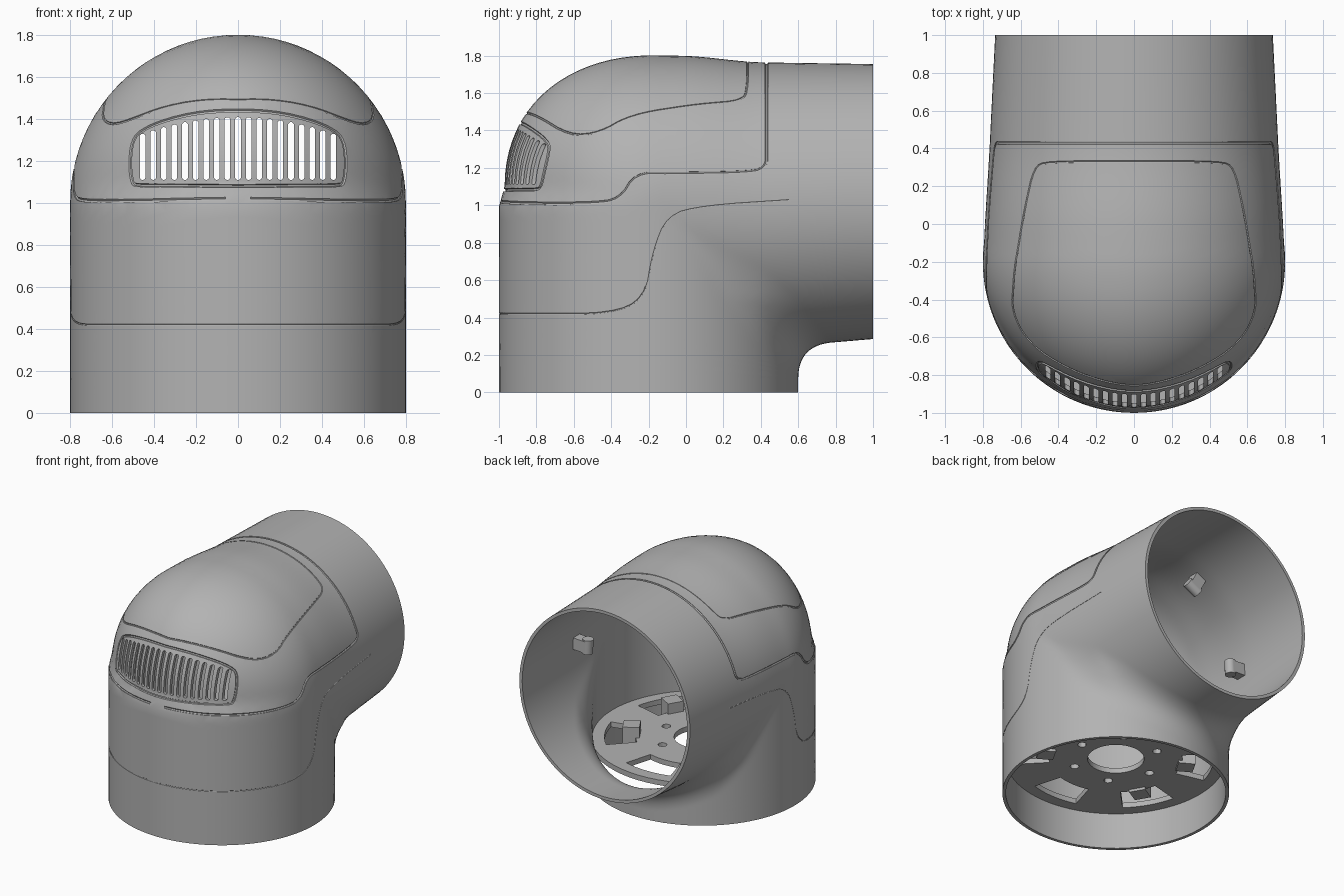
import bpy, bmesh, math
from mathutils import Vector as V

if "Cube" in bpy.data.objects:
    bpy.data.objects.remove(bpy.data.objects["Cube"])

grey = bpy.data.materials.new("plain_grey")
grey.diffuse_color = (0.45, 0.45, 0.45, 1)
grey.use_nodes = True
grey.node_tree.nodes["Principled BSDF"].inputs["Base Color"].default_value = grey.diffuse_color
WALL = 0.024


def clamp(t):
    return max(0.0, min(1.0, t))


# Shape of the elbow: domed upright tube blended with a tapered rear tube
def field(p):
    x, y, z = p
    fy, power = y + 0.2, 2.0
    if fy < 0 and z > 1:  # hood nose is slightly inset above the seam and fuller at the crown
        ramp = clamp((z - 1) / 0.08)
        fy *= 1 + 0.03 * ramp - 0.17 * clamp(z - 1.1)
        power = 2 - 0.1 * ramp
    flat = (abs(x) ** power + abs(fy) ** power) ** (1 / power)
    upright = math.hypot(flat, max(z - 1, 0)) - 0.8
    yy = max(y, -0.2)
    s = clamp((0.42 - yy) / 0.45)
    s = s * s * (3 - 2 * s)
    axis_z = 1.02 - 0.035 * (1 - yy) + 0.025 * s
    r = 0.735 + 0.05 * (1 - yy) + 0.004 * s
    rear = math.sqrt(x * x + (z - axis_z) ** 2 + (1.6 * min(y + 0.2, 0)) ** 2) - r
    k = max(0.18 * clamp(y / 0.4) * clamp((1 - z) / 0.5), 0.001)
    h = clamp(0.5 + 0.5 * (rear - upright) / k)
    return rear + (upright - rear) * h - k * h * (1 - h)


def cast(c, d, depth=0.0):
    lo, hi = 0.0, 1.8
    for _ in range(22):
        m = (lo + hi) / 2
        if field(c + d * m) + depth < 0:
            lo = m
        else:
            hi = m
    return c + d * lo


def finish(bm, name):
    bmesh.ops.recalc_face_normals(bm, faces=bm.faces)
    me = bpy.data.meshes.new(name)
    bm.to_mesh(me)
    bm.free()
    ob = bpy.data.objects.new(name, me)
    bpy.context.collection.objects.link(ob)
    me.materials.append(grey)
    return ob


def activate(ob):
    bpy.ops.object.select_all(action='DESELECT')
    ob.select_set(True)
    bpy.context.view_layer.objects.active = ob


def cut(ob, cutter):
    activate(ob)
    m = ob.modifiers.new("cut", 'BOOLEAN')
    m.operation, m.solver, m.object = 'DIFFERENCE', 'EXACT', cutter
    bpy.ops.object.modifier_apply(modifier=m.name)
    bpy.data.objects.remove(cutter)


def smooth(ob, angle=35):
    activate(ob)
    bpy.ops.object.shade_smooth_by_angle(angle=math.radians(angle))


def prism(bm, pts, vec):
    f = bm.faces.new([bm.verts.new(p) for p in pts])
    top = bmesh.ops.extrude_face_region(bm, geom=[f], use_keep_orig=True)["geom"]
    bmesh.ops.translate(bm, vec=vec, verts=[e for e in top if isinstance(e, bmesh.types.BMVert)])


# Elbow shell: sections fanned around the inner corner
N, FAN = 96, 60
pivot = V((0, 0.85, 0.05))
sections = [(V((0, 0.85, 0)), V((0, -1, 0)))]
for i in range(FAN + 1):
    a = math.pi / 2 * i / FAN
    sections.append((pivot, V((0, -math.cos(a), math.sin(a)))))
sections.append((V((0, 1, 0.05)), V((0, 0, 1))))

bm = bmesh.new()
skins = []
for depth in (0.0, WALL):
    rings = []
    for o, d in sections:
        inside = [t * 0.02 for t in range(120) if field(o + d * (t * 0.02)) < 0]
        c = o + d * ((inside[0] + inside[-1]) / 2)
        ring = []
        for j in range(N):
            a = 2 * math.pi * j / N
            ring.append(bm.verts.new(cast(c, d * math.cos(a) + V((math.sin(a), 0, 0)), depth)))
        rings.append(ring)
    skins.append(rings)
strips = [(s[i], s[i + 1]) for s in skins for i in range(len(sections) - 1)]
strips += [(skins[0][e], skins[1][e]) for e in (0, -1)]
for r0, r1 in strips:
    for j in range(N):
        k = (j + 1) % N
        bm.faces.new((r0[j], r0[k], r1[k], r1[j]))
shell = finish(bm, "elbow_shell")


# Seams: tubes laid on the surface and cut away
def snap(p):
    c = V((0, max(p.y, -0.2), min(p.z, 1.0)))
    return cast(c, (p - c).normalized())


def groove(half, width, closed):
    pts = [V(p) for p in half]
    for _ in range(2):
        new = [pts[0]]
        for a, b in zip(pts, pts[1:]):
            new += [a.lerp(b, 0.25), a.lerp(b, 0.75)]
        pts = new + [pts[-1]]
    fine = []
    for a, b in zip(pts, pts[1:]):
        n = max(1, math.ceil((b - a).length / 0.05))
        fine += [snap(a.lerp(b, i / n)) for i in range(n)]
    fine.append(snap(pts[-1]))
    left = [V((-p.x, p.y, p.z)) for p in reversed(fine)]
    path = fine + (left[1:-1] if closed else left[1:])
    cu = bpy.data.curves.new("seam_cutter", 'CURVE')
    cu.dimensions, cu.bevel_depth, cu.bevel_resolution = '3D', width, 1
    cu.use_fill_caps = True
    sp = cu.splines.new('POLY')
    sp.points.add(len(path) - 1)
    for q, p in zip(sp.points, path):
        q.co = (*p, 1)
    sp.use_cyclic_u = closed
    ob = bpy.data.objects.new("seam_cutter", cu)
    bpy.context.collection.objects.link(ob)
    ob.hide_render = True
    activate(ob)
    bpy.ops.object.convert(target='MESH')
    cut(shell, bpy.context.view_layer.objects.active)


def on_nose(x, z):
    return cast(V((x, -0.2, z)), V((0, -1, 0)))


# hood seam, open in the middle of the front
groove([(0, .43, 1.76), (.5, .43, 1.6), (.74, .43, 1.32), (.76, .43, 1.2), (.77, .3, 1.18),
        (.78, -.1, 1.17), (.78, -.27, 1.17), (.77, -.35, 1.03), (.73, -.5, 1.01), (.5, -.82, 1.01),
        (.06, -1, 1.02)][::-1], 0.009, False)
# crown panel seam
groove([on_nose(0, 1.49), on_nose(.3, 1.47), on_nose(.56, 1.37), (.62, -.45, 1.37),
        (.61, -.3, 1.46), (.56, .1, 1.53), (.53, .3, 1.56), (.46, .33, 1.62), (0, .33, 1.77)],
       0.006, True)
# vent frame
groove([on_nose(x, z) for x, z in ((0, 1.44), (.25, 1.42), (.47, 1.345), (.51, 1.28), (.51, 1.1),
        (.48, 1.08), (.1, 1.08), (0, 1.08))], 0.009, True)
# lower skirt seam
groove([(.76, .55, 1.03), (.78, .1, 1.0), (.8, -.1, .95), (.8, -.18, .75), (.78, -.22, .5),
        (.77, -.4, .42), (.57, -.77, .42), (0, -1, .42)], 0.004, False)

# Vent slots
bm = bmesh.new()
for i in range(-9, 10):
    x, r = i * 0.0505, 0.014
    top = 1.41 - 0.08 * (i / 9) ** 2
    pts = []
    for k in range(12):
        a = math.pi * (k + 0.5) / 6
        zc = top - r if math.sin(a) > 0 else 1.11 + r
        pts.append((x + r * math.cos(a), -1.2, zc + r * math.sin(a)))
    prism(bm, pts, (0, 0.8, 0))
cut(shell, finish(bm, "slot_cutter"))
smooth(shell)


def circle(cx, cy, r, z, n):
    return [(cx + r * math.cos(2 * math.pi * k / n), cy + r * math.sin(2 * math.pi * k / n), z)
            for k in range(n)]


# Mounting plate inside the lower tube, with bore, bolt holes and kidney openings
bm = bmesh.new()
prism(bm, circle(0, -0.2, 0.785, 0.28, 64), (0, 0, 0.04))
plate = finish(bm, "mounting_plate")
bm = bmesh.new()
prism(bm, circle(0, -0.2, 0.2, 0.2, 32), (0, 0, 0.2))
for i in range(6):
    a0 = math.pi * i / 3
    prism(bm, circle(0.31 * math.cos(a0), -0.2 + 0.31 * math.sin(a0), 0.032, 0.2, 12), (0, 0, 0.2))
    arc = [a0 + math.radians(30 + t * 4) for t in range(-4, 5)]
    prism(bm, [(r * math.cos(a), -0.2 + r * math.sin(a), 0.2)
               for r, row in ((0.47, arc), (0.69, arc[::-1])) for a in row], (0, 0, 0.2))
cut(plate, finish(bm, "plate_cutter"))
smooth(plate, 30)

# Clips on the inner wall of the rear tube, each a block with a rounded boss
for angle, label in ((3, "right"), (177, "left"), (62, "upper_right"), (118, "upper_left")):
    d = V((math.cos(math.radians(angle)), 0, math.sin(math.radians(angle))))
    t = V((-d.z, 0, d.x))
    wall = cast(V((0, 0.33, 1.01)), d, WALL)
    bm = bmesh.new()
    prism(bm, [wall + d * u + t * v + V((0, -0.08, 0))
               for u, v in ((0, -.045), (-.1, -.045), (-.1, .045), (0, .045))], (0, 0.08, 0))
    prism(bm, [wall - d * 0.1 + V((0, -0.04, 0)) - t * 0.055 + d * (0.04 * math.cos(a))
               + V((0, 0.04 * math.sin(a), 0)) for a in [math.pi * k / 8 for k in range(16)]],
          t * 0.11)
    smooth(finish(bm, label + "_wall_clip"), 30)

# Latch blocks standing beside the kidney openings
for sx, across in ((1, "right"), (-1, "left")):
    for sy, along in ((1, "back"), (-1, "front")):
        a = math.atan2(sy * 0.5, sx * 0.866)
        d, t = V((math.cos(a), math.sin(a), 0)), V((-math.sin(a), math.cos(a), 0))
        c = V((0, -0.2, 0.26))
        bm = bmesh.new()
        prism(bm, [c + d * u + t * v for u, v in ((.44, -.06), (.56, -.06), (.56, .06), (.44, .06))],
              (0, 0, 0.14))
        finish(bm, along + "_" + across + "_latch_block")
